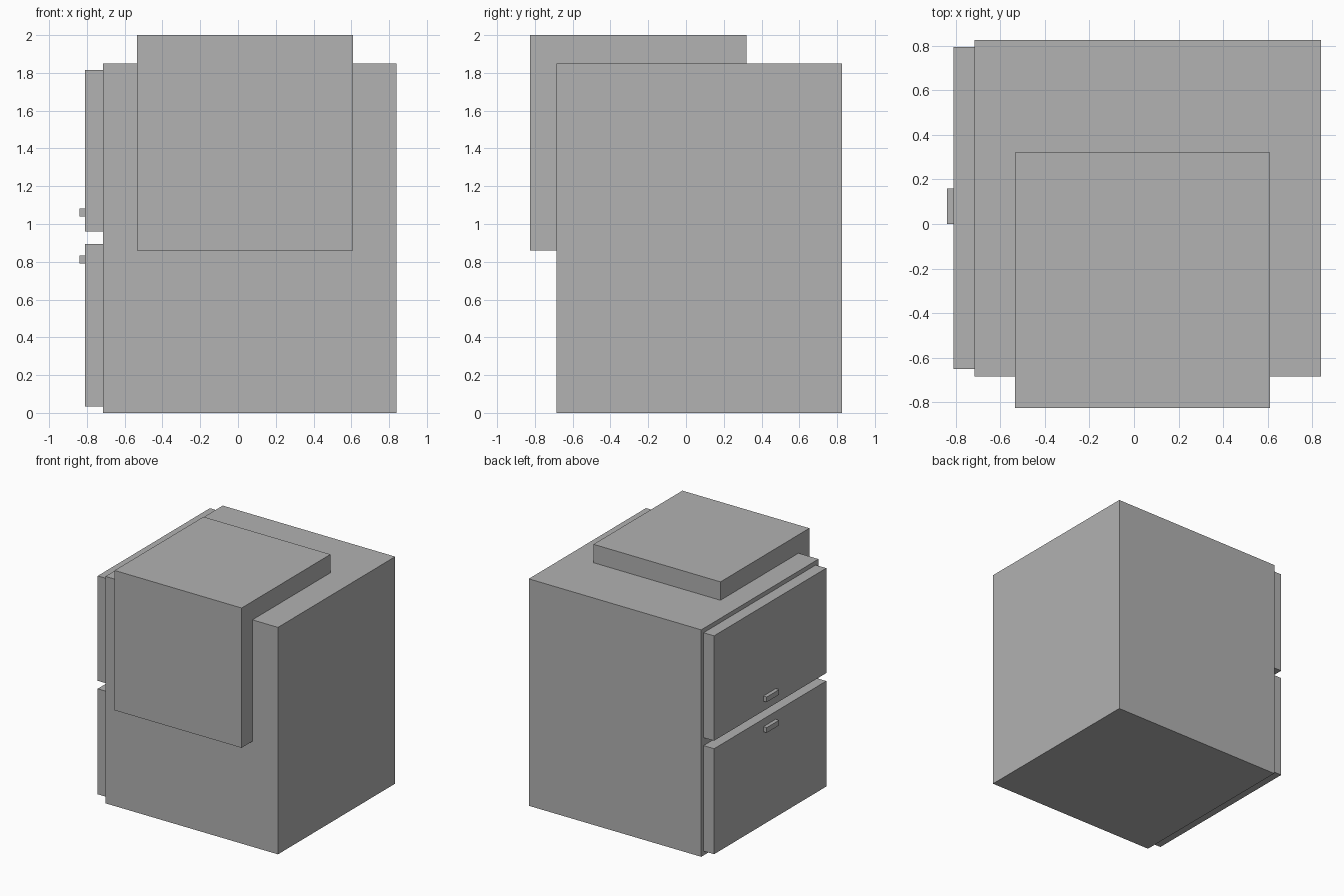
import bpy
from mathutils import Vector

default = bpy.data.objects.get("Cube")
if default:
    bpy.data.objects.remove(default, do_unlink=True)

# One plain grey for every part
grey = bpy.data.materials.new("plain_grey")
grey.use_nodes = True
colour = (0.445, 0.445, 0.445, 1)
grey.diffuse_color = colour
grey.node_tree.nodes["Principled BSDF"].inputs["Base Color"].default_value = colour


def box(name, low, high):
    """Add a box spanning two opposite corners."""
    low, high = Vector(low), Vector(high)
    bpy.ops.mesh.primitive_cube_add(size=1, location=(low + high) / 2)
    part = bpy.context.object
    part.name = name
    part.scale = high - low
    bpy.ops.object.transform_apply(location=False, rotation=False, scale=True)
    part.data.materials.append(grey)
    return part


# Main cabinet and the block set into its upper front
box("cabinet_body", (-0.715, -0.685, 0), (0.84, 0.825, 1.85))
box("upper_block", (-0.535, -0.825, 0.86), (0.61, 0.32, 2.0))

# Two door panels on the side, each with a small bar handle
for level, bottom, top, grip in (("lower", 0.035, 0.895, 0.79),
                                 ("upper", 0.96, 1.815, 1.04)):
    box(level + "_door", (-0.81, -0.65, bottom), (-0.715, 0.795, top))
    box(level + "_handle", (-0.84, 0, grip), (-0.81, 0.16, grip + 0.042))
